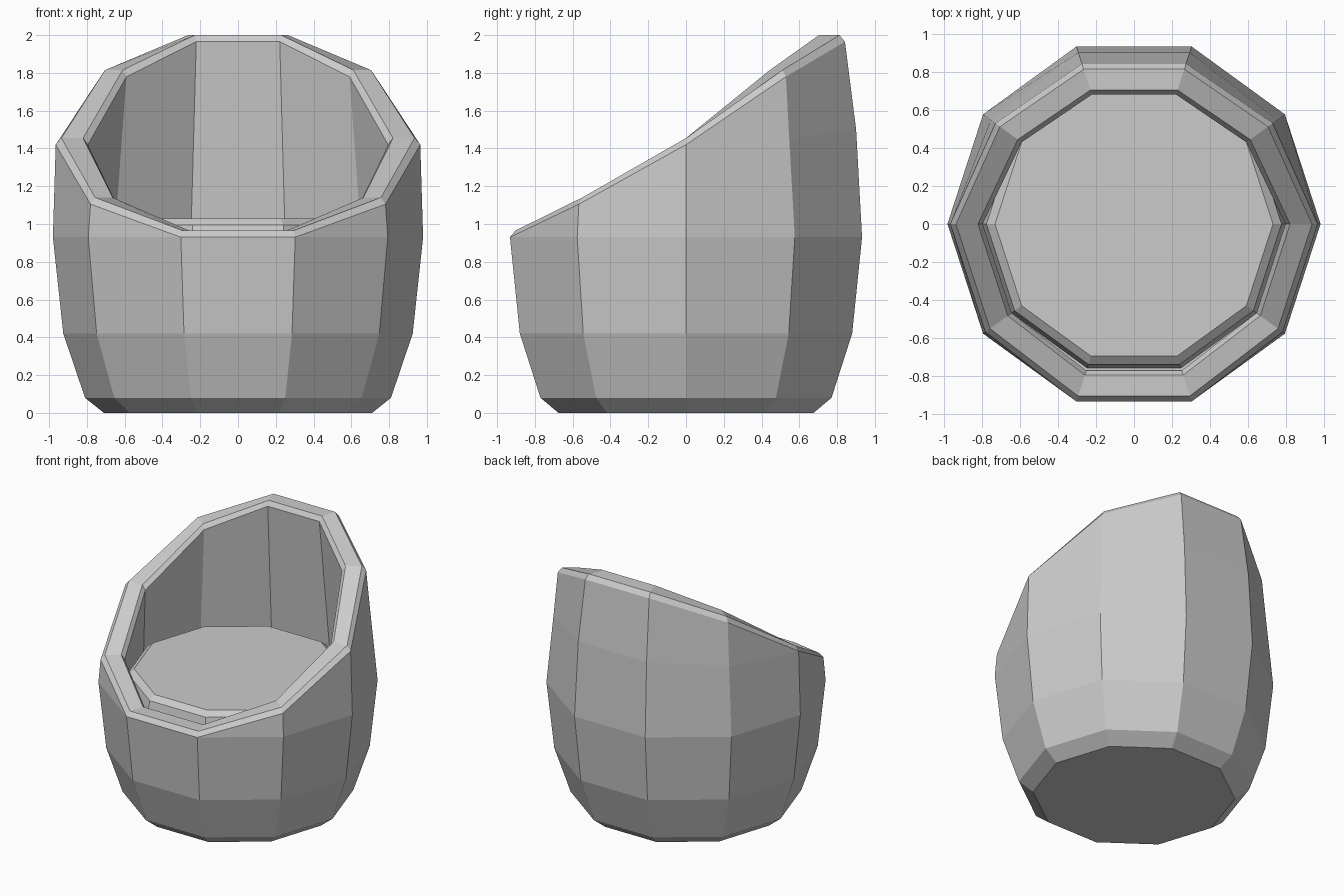
import bpy, bmesh
from math import radians, cos, sin

cube = bpy.data.objects.get("Cube")
if cube:
    bpy.data.objects.remove(cube)

grey = bpy.data.materials.new("plain_grey")
grey.use_nodes = True
grey.diffuse_color = (0.6, 0.6, 0.6, 1)
grey.node_tree.nodes["Principled BSDF"].inputs["Base Color"].default_value = (0.6, 0.6, 0.6, 1)


def loft(name, columns):
    """Join ten vertical profiles of (radius, height) into a closed, flat-faced solid."""
    bm = bmesh.new()
    n = len(columns)
    verts = []
    for i, profile in enumerate(columns):
        a = radians(72 - 36 * i)
        verts.append([bm.verts.new((r * cos(a), r * sin(a), z)) for r, z in profile])
    for i in range(n):
        a, b = verts[i], verts[(i + 1) % n]
        for j in range(len(a) - 1):
            bm.faces.new((a[j], a[j + 1], b[j + 1], b[j]))
    bm.faces.new([c[0] for c in verts])
    bm.faces.new([c[-1] for c in verts])
    bmesh.ops.remove_doubles(bm, verts=bm.verts, dist=0.001)
    bmesh.ops.recalc_face_normals(bm, faces=bm.faces)
    mesh = bpy.data.meshes.new(name)
    bm.to_mesh(mesh)
    bm.free()
    mesh.materials.append(grey)
    obj = bpy.data.objects.new(name, mesh)
    bpy.context.collection.objects.link(obj)


# Barrel shell: shared lower rings, then a rim that climbs from front to back
lower = [(0.71, 0), (0.81, 0.08), (0.925, 0.42), (0.98, 0.93)]
# upper wall ring and rim corner for each column, back to front
upper = [((0.947, 1.5), (0.885, 1.965)),
         ((0.93, 1.45), (0.9, 1.78)),
         ((0.965, 1.42), (0.965, 1.42)),
         ((0.965, 1.105), (0.965, 1.105)),
         ((0.98, 0.93), (0.98, 0.93))]


def shell_column(wall, rim):
    r, z = rim
    top = z + 0.035
    lip = [(r, z), (r - 0.03, top), (r - 0.145, top), (r - 0.17, z)]
    return lower + [wall] + lip + [(0.81, 0.9)]


half = [shell_column(w, r) for w, r in upper]
loft("tub_shell", half + half[::-1])

# Seat cushion with a chamfered edge
loft("seat_cushion", [[(0.8, 0.88), (0.775, 0.995), (0.73, 1.03)]] * 10)
